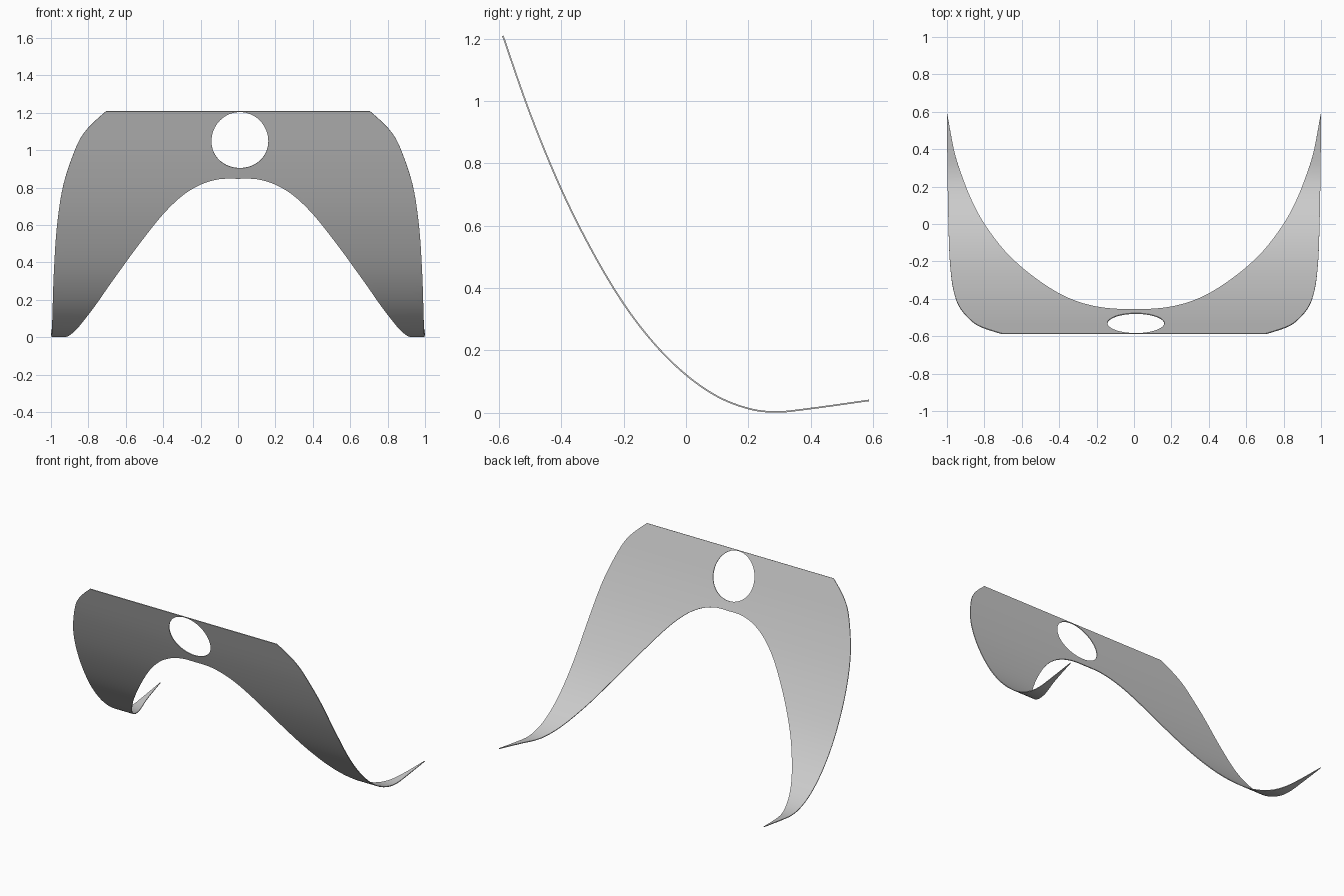
import bpy, bmesh, math

cube = bpy.data.objects.get("Cube")
if cube:
    bpy.data.objects.remove(cube, do_unlink=True)

THICK = 0.005


def spline(points, steps=6):
    """Smooth path through the given points."""
    pts = [points[0]] + points + [points[-1]]
    path = []
    for a, b, c, d in zip(pts, pts[1:], pts[2:], pts[3:]):
        for i in range(steps):
            t = i / steps
            path.append(tuple(
                q + t * ((r - p) / 2 + t * ((2 * p - 5 * q + 4 * r - s) / 2
                                            + t * (3 * q - p - 3 * r + s) / 2))
                for p, q, r, s in zip(a, b, c, d)))
    return path + [points[-1]]


# Side profile of the bent sheet (y, z)
profile = spline([(-.587, 1.209), (-.5, .96), (-.4, .717), (-.3, .517), (-.2, .35),
                  (-.1, .22), (0, .122), (.1, .053), (.2, .014), (.29, .003),
                  (.4, .014), (.587, .04)])


def height(y):
    for (y0, z0), (y1, z1) in zip(profile, profile[1:]):
        if y <= y1:
            return z0 + (z1 - z0) * (y - y0) / (y1 - y0)
    return profile[-1][1]


# Plan outline of the left half (x, y): outer edge, then inner edge back to the middle
outer = spline([(.705, -.587), (.81, -.553), (.872, -.515), (.935, -.44), (.967, -.345),
                (.982, -.23), (.99, -.08), (.997, .25), (1, .587)])
inner = spline([(.998, .587), (.96, .385), (.917, .25), (.865, .12), (.8, 0), (.7, -.135),
                (.6, -.233), (.5, -.31), (.4, -.373), (.3, -.417), (.2, -.443),
                (.1, -.455), (0, -.456)])
half = outer + inner
outline = half + [(-x, y) for x, y in reversed(half[:-1])]

# Round opening, tilted with the sheet
SIDES = 64
hole = [(.01 + .152 * math.cos(2 * math.pi * i / SIDES),
         -.532 + .0535 * math.sin(2 * math.pi * i / SIDES)) for i in range(SIDES)]

# Fill the flat outline around the opening
bm = bmesh.new()
for loop in (outline, hole):
    verts = [bm.verts.new((x, y, 0)) for x, y in loop]
    for a, b in zip(verts, verts[1:] + verts[:1]):
        bm.edges.new((a, b))
bmesh.ops.triangle_fill(bm, edges=bm.edges[:], use_beauty=True, normal=(0, 0, 1))

# Slice into rows along the profile, then bend
for y, _ in profile[1:-1]:
    bmesh.ops.bisect_plane(bm, geom=bm.verts[:] + bm.edges[:] + bm.faces[:],
                           plane_co=(0, y, 0), plane_no=(0, 1, 0), dist=1e-5)
for v in bm.verts:
    v.co.z = height(v.co.y)
bmesh.ops.recalc_face_normals(bm, faces=bm.faces[:])
if sum(f.normal.z * f.calc_area() for f in bm.faces) < 0:
    bmesh.ops.reverse_faces(bm, faces=bm.faces[:])

mesh = bpy.data.meshes.new("bent_sheet")
bm.to_mesh(mesh)
bm.free()
sheet = bpy.data.objects.new("bent_sheet", mesh)
bpy.context.collection.objects.link(sheet)

# Sheet thickness
solid = sheet.modifiers.new("thickness", "SOLIDIFY")
solid.thickness = THICK
solid.offset = 0

# Plain grey finish
grey = bpy.data.materials.new("plain_grey")
grey.use_nodes = True
colour = (.6, .6, .6, 1)
grey.diffuse_color = colour
grey.node_tree.nodes["Principled BSDF"].inputs["Base Color"].default_value = colour
mesh.materials.append(grey)

# Smooth faces, sharp rims
bpy.ops.object.select_all(action='DESELECT')
sheet.select_set(True)
bpy.context.view_layer.objects.active = sheet
bpy.ops.object.modifier_apply(modifier="thickness")
bpy.ops.object.shade_smooth_by_angle(angle=math.radians(30))
